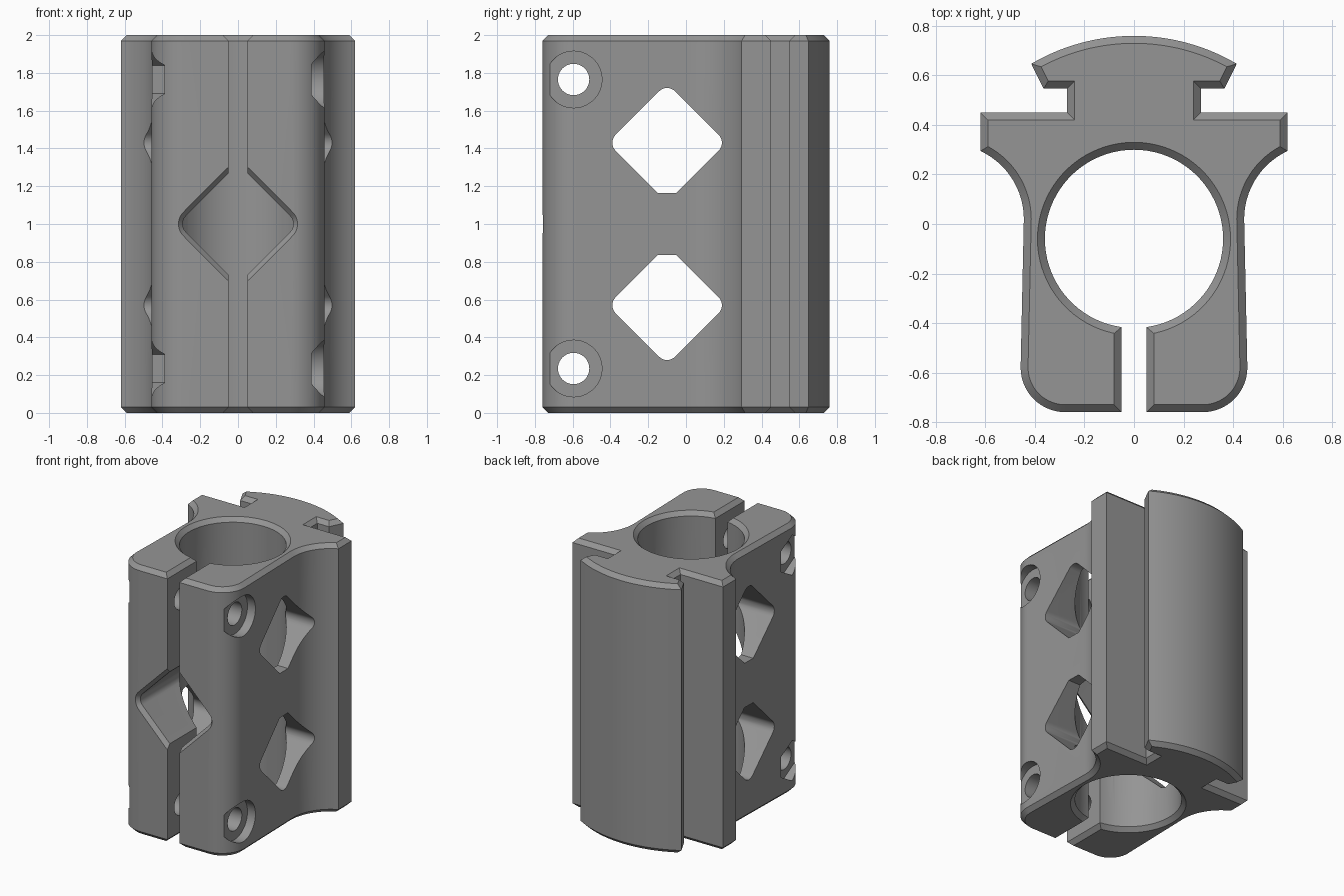
import bpy, bmesh, math
from mathutils import Vector

if "Cube" in bpy.data.objects:
    bpy.data.objects.remove(bpy.data.objects["Cube"])

H, CH = 2.0, 0.03          # height and edge chamfer


def arc(cx, cy, r, a0, a1, n):
    """Points along an arc, angles in degrees."""
    return [Vector((cx + r * math.cos(math.radians(a0 + (a1 - a0) * i / n)),
                    cy + r * math.sin(math.radians(a0 + (a1 - a0) * i / n))))
            for i in range(n + 1)]


def offset(pts, d):
    """Shift a counter-clockwise outline inward by d with mitred corners."""
    out = []
    for i, p in enumerate(pts):
        e1 = (p - pts[i - 1]).normalized()
        e2 = (pts[(i + 1) % len(pts)] - p).normalized()
        n1, n2 = Vector((-e1.y, e1.x)), Vector((-e2.y, e2.x))
        out.append(p + (n1 + n2) * d / (1 + n1.dot(n2)))
    return out


def loft(name, rings):
    """Solid through equal-length rings of 3D points, capped at both ends."""
    bm = bmesh.new()
    vs = [[bm.verts.new(p) for p in ring] for ring in rings]
    n = len(vs[0])
    for a, b in zip(vs, vs[1:]):
        for i in range(n):
            j = (i + 1) % n
            bm.faces.new((a[i], a[j], b[j], b[i]))
    bm.faces.new(vs[0][::-1])
    bm.faces.new(vs[-1])
    bmesh.ops.recalc_face_normals(bm, faces=bm.faces)
    me = bpy.data.meshes.new(name)
    bm.to_mesh(me)
    bm.free()
    ob = bpy.data.objects.new(name, me)
    bpy.context.collection.objects.link(ob)
    return ob


def diamond(a, r, flat=None):
    """Rounded diamond outline; flat=-1/+1 truncates the lower/upper tip."""
    c = a - r * math.sqrt(2)
    pts = []
    for k in range(4):
        ang = 90 * k
        if flat and ang == (90 if flat > 0 else 270):
            pts += [Vector((flat * 0.05, flat * (a - 0.05))),
                    Vector((-flat * 0.05, flat * (a - 0.05)))]
        else:
            t = math.radians(ang)
            pts += arc(c * math.cos(t), c * math.sin(t), r, ang - 45, ang + 45, 8)
    return pts


def along_x(name, pts, y, z, x0, x1):
    return loft(name, [[(x, y + p.x, z + p.y) for p in pts] for x in (x0, x1)])


# Clamp body: half outline from the rail crown, round the side, to the bore
tip = math.degrees(math.acos(0.415 / 0.82))
slot = math.degrees(math.asin(0.05 / 0.36))
half = arc(0, -0.06, 0.82, 90, tip, 14)
half += [Vector(p) for p in ((0.365, 0.547), (0.27, 0.547), (0.27, 0.45),
                             (0.62, 0.45))]
half += arc(0.748, 0.02, 0.303, 115, 180, 16)
half += arc(0.278, -0.58, 0.18, 0, -90, 14)
half += [Vector((0.05, -0.76))]
half += arc(0, -0.06, 0.36, -90 + slot, 90, 40)
half[0].x = half[-1].x = 0
outline = half + [Vector((-p.x, p.y)) for p in half[-2:0:-1]]
outline.reverse()
inner = offset(outline, CH)
body = loft("clamp_body", [[(p.x, p.y, z) for p in o] for o, z in
                           ((inner, 0), (outline, CH), (outline, H - CH), (inner, H))])

# Cutters: side windows, screw holes, head recesses and nut pockets
cutters = []
for s in (-1, 1):
    cutters.append(along_x("window_cutter", diamond(0.315, 0.06, -s),
                           -0.10, 1 + s * 0.43, -1, 1))
    z = 1 + s * 0.765
    cutters.append(along_x("screw_cutter", arc(0, 0, 0.083, 0, 360, 40)[:-1],
                           -0.595, z, -1, 1))
    cutters.append(along_x("head_cutter", arc(0, 0, 0.15, 0, 360, 48)[:-1],
                           -0.595, z, 0.39, 1))
    cutters.append(along_x("nut_cutter", arc(0, 0, 0.15, 30, 390, 6)[:-1],
                           -0.595, z, -1, -0.39))

# Front window with a chamfered mouth
small, large = diamond(0.318, 0.06), diamond(0.358, 0.085)
cutters.append(loft("front_window_cutter", [
    [(p.x, y, 1 + p.y) for p in o]
    for o, y in ((large, -0.9), (large, -0.765), (small, -0.73), (small, -0.06))]))

bpy.context.view_layer.objects.active = body
body.select_set(True)
for c in cutters:
    m = body.modifiers.new("cut", 'BOOLEAN')
    m.operation, m.solver, m.object = 'DIFFERENCE', 'EXACT', c
    bpy.ops.object.modifier_apply(modifier=m.name)
    bpy.data.objects.remove(c)

# Single grey finish
mat = bpy.data.materials.new("mid_grey")
mat.diffuse_color = (0.3, 0.3, 0.3, 1)
mat.use_nodes = True
mat.node_tree.nodes["Principled BSDF"].inputs["Base Color"].default_value = mat.diffuse_color
body.data.materials.clear()
body.data.materials.append(mat)
bpy.ops.object.shade_smooth_by_angle(angle=math.radians(25))
